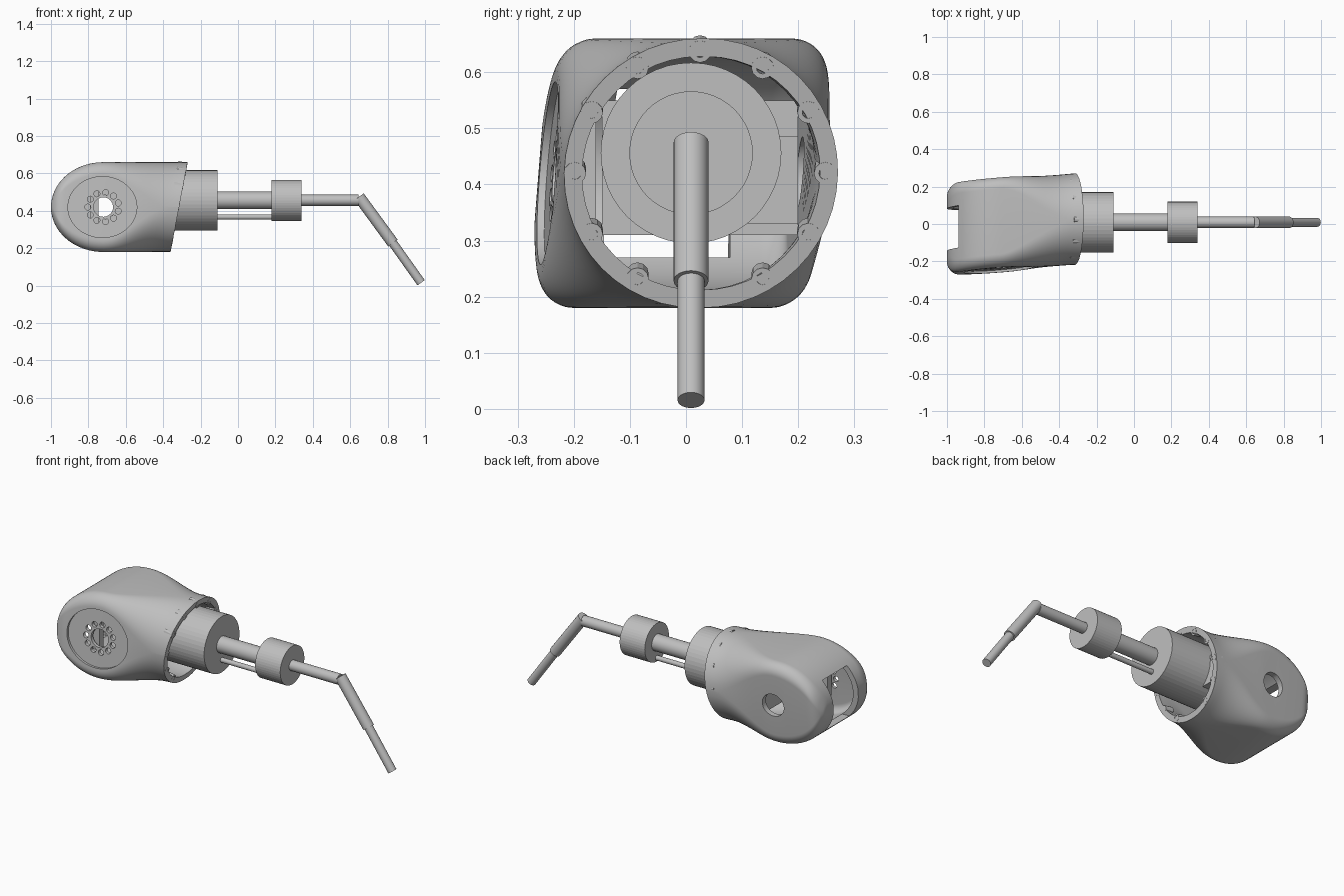
import bpy, bmesh, math
from mathutils import Vector, Matrix

cube = bpy.data.objects.get("Cube")
if cube:
    bpy.data.objects.remove(cube, do_unlink=True)

grey = bpy.data.materials.new("plain grey")
grey.use_nodes = True
GREY = (0.52, 0.52, 0.52, 1)
grey.diffuse_color = GREY
grey.node_tree.nodes["Principled BSDF"].inputs["Base Color"].default_value = GREY

ZC = 0.42         # height of the housing axis
HEAD_X = -0.72    # centre of the rounded head
RIM_X = -0.315    # centre of the slanted open rim
SLANT = 0.19      # lean of the rim plane


def finish(name, bm, smooth=None):
    bmesh.ops.recalc_face_normals(bm, faces=bm.faces)
    mesh = bpy.data.meshes.new(name)
    bm.to_mesh(mesh)
    bm.free()
    mesh.materials.append(grey)
    obj = bpy.data.objects.new(name, mesh)
    bpy.context.collection.objects.link(obj)
    if smooth:
        shade(obj, smooth)
    return obj


def shade(obj, angle):
    bpy.ops.object.select_all(action='DESELECT')
    obj.select_set(True)
    bpy.context.view_layer.objects.active = obj
    bpy.ops.object.shade_smooth_by_angle(angle=math.radians(angle))


def add_cyl(bm, p0, p1, r, sides=32):
    p0, p1 = Vector(p0), Vector(p1)
    axis = p1 - p0
    turn = axis.to_track_quat('Z', 'Y').to_matrix().to_4x4()
    return bmesh.ops.create_cone(bm, cap_ends=True, segments=sides, radius1=r, radius2=r,
                                 depth=axis.length,
                                 matrix=Matrix.Translation((p0 + p1) / 2) @ turn)["verts"]


def cyl(name, p0, p1, r, sides=32, smooth=None):
    bm = bmesh.new()
    add_cyl(bm, p0, p1, r, sides)
    return finish(name, bm, smooth)


def add_box(bm, lo, hi):
    lo, hi = Vector(lo), Vector(hi)
    bmesh.ops.create_cube(bm, size=1, matrix=Matrix.Translation((lo + hi) / 2)
                          @ Matrix.Diagonal((hi - lo).to_4d()))


def box(name, lo, hi):
    bm = bmesh.new()
    add_box(bm, lo, hi)
    return finish(name, bm)


def smoothstep(t):
    t = min(max(t, 0), 1)
    return t * t * (3 - 2 * t)


# Housing: rounded-box head that blends into a round slanted collar
def ring(x, w, h, r, lean):
    pts = []
    for c, (sy, sz) in enumerate(((1, 1), (-1, 1), (-1, -1), (1, -1))):
        for i in range(13):
            a = (c + i / 12 * 0.999) * math.pi / 2
            y = sy * (w - r) + r * math.cos(a)
            z = sz * (h - r) + r * math.sin(a)
            pts.append((x + lean * z, y, ZC + z))
    return pts


def sections(t):
    rings, rx, rz, width, rnd = [], 0.28 - t, 0.24 - t, 0.24 - t, 0.065 - t * 0.6
    for i in range(17):
        a = math.radians(6 + 84 * i / 16)
        d = min(rx * (1 - math.cos(a)), rnd)
        w = width - rnd + math.sqrt(rnd ** 2 - (rnd - d) ** 2)
        h = rz * math.sin(a)
        rings.append(ring(HEAD_X - rx * math.cos(a), w, h, min(rnd, h * 0.98), 0))
    for i in range(1, 17):
        u = i / 16
        r = rnd + (rz * 0.995 - rnd) * smoothstep(u * 1.1)
        rings.append(ring(HEAD_X + (RIM_X - HEAD_X) * u, width + 0.004 * u, rz, r,
                          SLANT * smoothstep(u)))
    return rings


bm = bmesh.new()
loops = [[bm.verts.new(p) for p in pts]
         for pts in sections(0) + sections(0.032)[::-1]]
for a, b in zip(loops, loops[1:]):
    n = len(a)
    for i in range(n):
        bm.faces.new((a[i], a[(i + 1) % n], b[(i + 1) % n], b[i]))
bm.faces.new(loops[0])
bm.faces.new(loops[-1])
housing = finish("housing", bm)

# Cutters: shallow oval recess, then bolt circle, bores and end slot
bm = bmesh.new()
oval = add_cyl(bm, (0, -0.4, 0), (0, -0.227, 0), 0.163, 64)
bmesh.ops.scale(bm, vec=(1.13, 1, 1), verts=oval)
bmesh.ops.translate(bm, vec=(HEAD_X - 0.005, 0, ZC), verts=oval)
recess = finish("recess_cutter", bm)

bm = bmesh.new()
for i in range(11):
    a = math.tau * (i + 0.5) / 11
    x, z = HEAD_X + 0.083 * math.cos(a), ZC + 0.078 * math.sin(a)
    add_cyl(bm, (x, -0.4, z), (x, -0.15, z), 0.016, 16)
add_cyl(bm, (HEAD_X, -0.4, ZC), (HEAD_X, -0.15, ZC), 0.052, 32)
add_cyl(bm, (HEAD_X, 0.15, ZC), (HEAD_X, 0.4, ZC), 0.065, 32)
add_box(bm, (-1.2, -0.115, 0.27), (-0.87, 0.11, 0.57))
holes = finish("hole_cutter", bm)

for cutter in (recess, holes):
    cutter.hide_render = True
    mod = housing.modifiers.new("cut", 'BOOLEAN')
    mod.operation, mod.solver, mod.object = 'DIFFERENCE', 'EXACT', cutter
graph = bpy.context.evaluated_depsgraph_get()
housing_mesh = bpy.data.meshes.new_from_object(housing.evaluated_get(graph))
housing.modifiers.clear()
housing.data = housing_mesh
for cutter in (recess, holes):
    bpy.data.objects.remove(cutter, do_unlink=True)

# Skew the housing slightly sideways
for v in housing.data.vertices:
    fade = 1 - smoothstep((v.co.x + 0.65) / 0.3)
    v.co.y += 0.08 * (v.co.x + 0.65) + 0.08 * fade * (v.co.z - ZC)
shade(housing, 35)

# Screw bosses round the rim, with the lowest one left out
normal = Vector((1, 0, -SLANT)).normalized()
for i in range(12):
    if i == 9:
        continue
    a = math.tau * i / 12
    z = 0.217 * math.sin(a)
    p = Vector((RIM_X + SLANT * z, 0.025 + 0.223 * math.cos(a), ZC + z))
    bm = bmesh.new()
    turn = normal.to_track_quat('Z', 'Y').to_matrix().to_4x4()
    rings = []
    for r, d in ((0.02, -0.05), (0.02, 0.001), (0.011, 0.001), (0.011, -0.012)):
        m = Matrix.Translation(p + normal * d) @ turn
        rings.append([bm.verts.new(m @ Vector((r * math.cos(math.tau * k / 12),
                                               r * math.sin(math.tau * k / 12), 0)))
                      for k in range(12)])
    for lo, hi in zip(rings, rings[1:]):
        for k in range(12):
            bm.faces.new((lo[k], lo[(k + 1) % 12], hi[(k + 1) % 12], hi[k]))
    bm.faces.new(rings[0])
    bm.faces.new(rings[-1])
    finish("screw_boss", bm)

# Inner mounting parts
box("mount_plate", (-0.6, -0.15, 0.31), (-0.55, 0.2, 0.55))
box("side_block", (-0.57, 0.08, 0.33), (-0.36, 0.2, 0.485))
box("bore_bar", (-0.79, -0.2, 0.33), (-0.745, -0.16, 0.51))

# Drum, shafts and collar on one axis
Y, Z = 0.009, 0.456
cyl("drum", (-0.56, Y, Z), (-0.11, Y, Z), 0.161, 48)
cyl("main_shaft", (-0.11, Y, Z), (0.18, Y, Z), 0.047, 32, 30)
cyl("guide_rod", (-0.11, Y, 0.367), (0.18, Y, 0.367), 0.014, 16, 30)
cyl("collar", (0.18, Y, Z), (0.34, Y, Z), 0.11, 48)
cyl("front_shaft", (0.34, Y, Z), (0.645, Y, Z), 0.03, 32, 30)

# Angled arm in two thicknesses
elbow, step, tip = (0.647, Y, 0.475), (0.828, Y, 0.228), (0.979, Y, 0.0155)
cyl("upper_arm", elbow, step, 0.031, 32, 30)
cyl("arm_tip", step, tip, 0.024, 32, 30)
